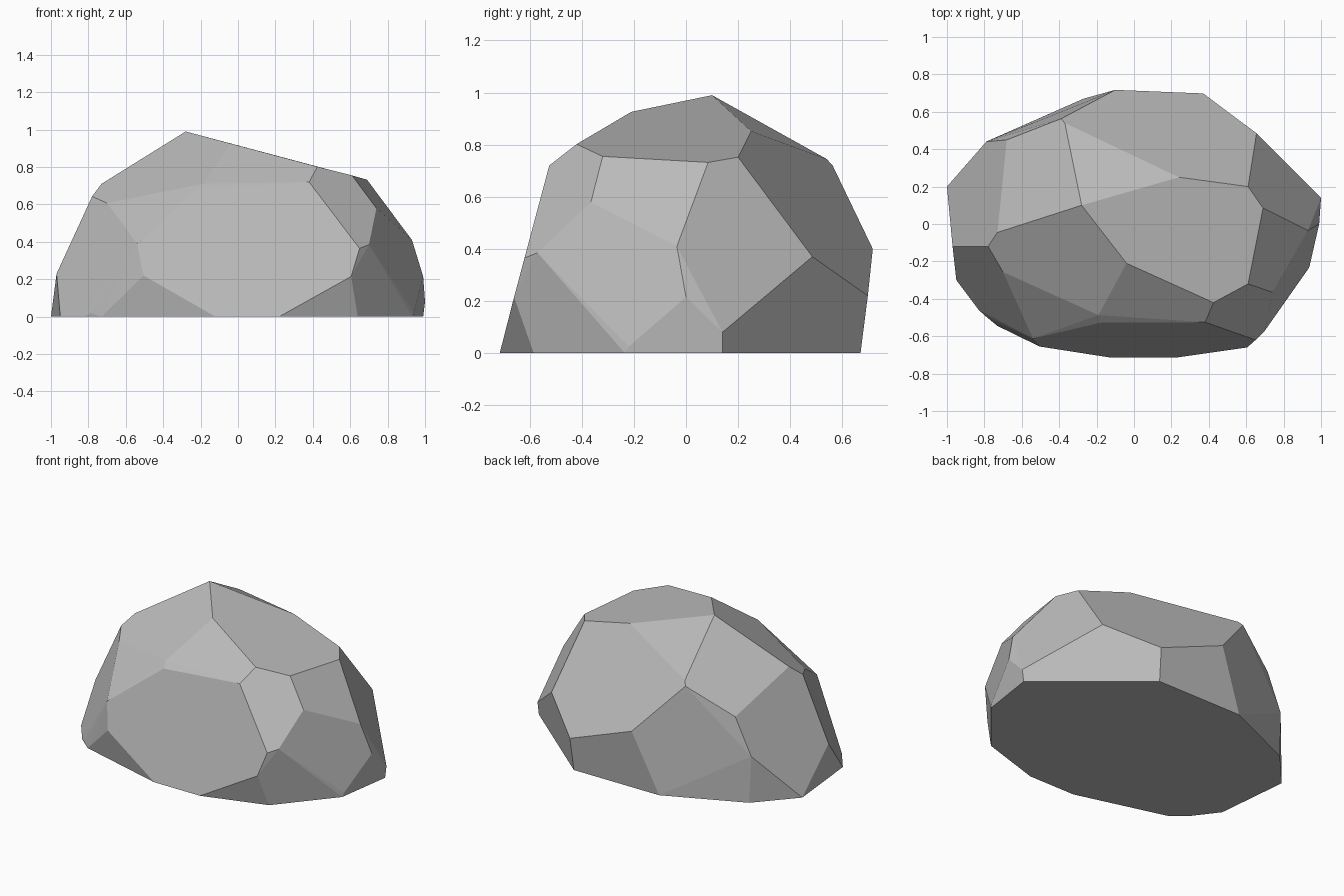
import bpy
import bmesh
from math import radians
from mathutils import Vector

# Remove the default cube only
default_cube = bpy.data.objects.get("Cube")
if default_cube:
    bpy.data.objects.remove(default_cube, do_unlink=True)


def make_material(name, colour):
    """Plain flat colour for viewport and render."""
    material = bpy.data.materials.new(name)
    material.use_nodes = True
    material.diffuse_color = colour
    shader = next(n for n in material.node_tree.nodes if n.type == "BSDF_PRINCIPLED")
    shader.inputs["Base Color"].default_value = colour
    shader.inputs["Roughness"].default_value = 0.9
    return material


def make_boulder(name, rings, material, flat_angle):
    """Wrap the corner rings in a convex skin and merge nearly flat facets."""
    bm = bmesh.new()
    for ring in rings:
        for corner in ring:
            bm.verts.new(Vector(corner))
    hull = bmesh.ops.convex_hull(bm, input=bm.verts[:])
    loose = {v for v in hull["geom_interior"] + hull["geom_unused"]
             if isinstance(v, bmesh.types.BMVert) and v.is_valid}
    bmesh.ops.delete(bm, geom=list(loose), context="VERTS")
    bmesh.ops.dissolve_limit(bm, angle_limit=radians(flat_angle),
                             verts=bm.verts[:], edges=bm.edges[:])
    bmesh.ops.recalc_face_normals(bm, faces=bm.faces[:])
    for face in bm.faces:
        face.smooth = False
    mesh = bpy.data.meshes.new(name)
    bm.to_mesh(mesh)
    bm.free()
    mesh.materials.append(material)
    boulder = bpy.data.objects.new(name, mesh)
    bpy.context.scene.collection.objects.link(boulder)
    return boulder


# Flat footprint on the ground, counter-clockwise from the front
footprint = [
    (-.12, -.715, 0), (.22, -.715, 0), (.64, -.585, 0), (.935, -.235, 0),
    (.99, .14, 0), (.36, .67, 0), (-.27, .67, 0), (-.78, .445, 0),
    (-1, .2, 0), (-.95, -.3, 0), (-.83, -.46, 0), (-.73, -.545, 0),
]

# Low corners where the undercut facets meet the flanks
low_corners = [
    (-.505, -.655, .22), (.605, -.66, .215), (.94, -.22, .025), (.99, 0, .215),
    (1, .14, .08), (.37, .698, .22), (-.79, .44, .31), (-.97, -.12, .23),
    (-.785, -.5, .018),
]

# Corners around the waist
waist_corners = [
    (-.54, -.612, .39), (.65, -.62, .365), (.7, -.57, .385), (.93, -.035, .41),
    (.655, .485, .37), (-.1, .717, .4), (-.68, .45, .55),
]

# Shoulder corners below the crown
shoulder_corners = [
    (-.18, -.528, .672), (.38, -.525, .72), (.74, -.365, .58), (.69, .085, .732),
    (-.39, .563, .72), (-.37, .54, .745), (-.73, -.045, .71), (-.78, -.12, .643),
    (-.7, -.257, .607), (-.19, -.487, .71),
]

# Crown corners, with the summit first
crown_corners = [
    (-.28, .1, .99), (.24, .25, .852), (-.04, -.21, .926), (.425, -.42, .802),
    (.61, .2, .752), (.61, -.32, .755),
]

# One solid grey stone
stone_grey = make_material("stone grey", (.5, .5, .5, 1))
make_boulder(
    "boulder",
    [footprint, low_corners, waist_corners, shoulder_corners, crown_corners],
    stone_grey,
    flat_angle=4,
)
